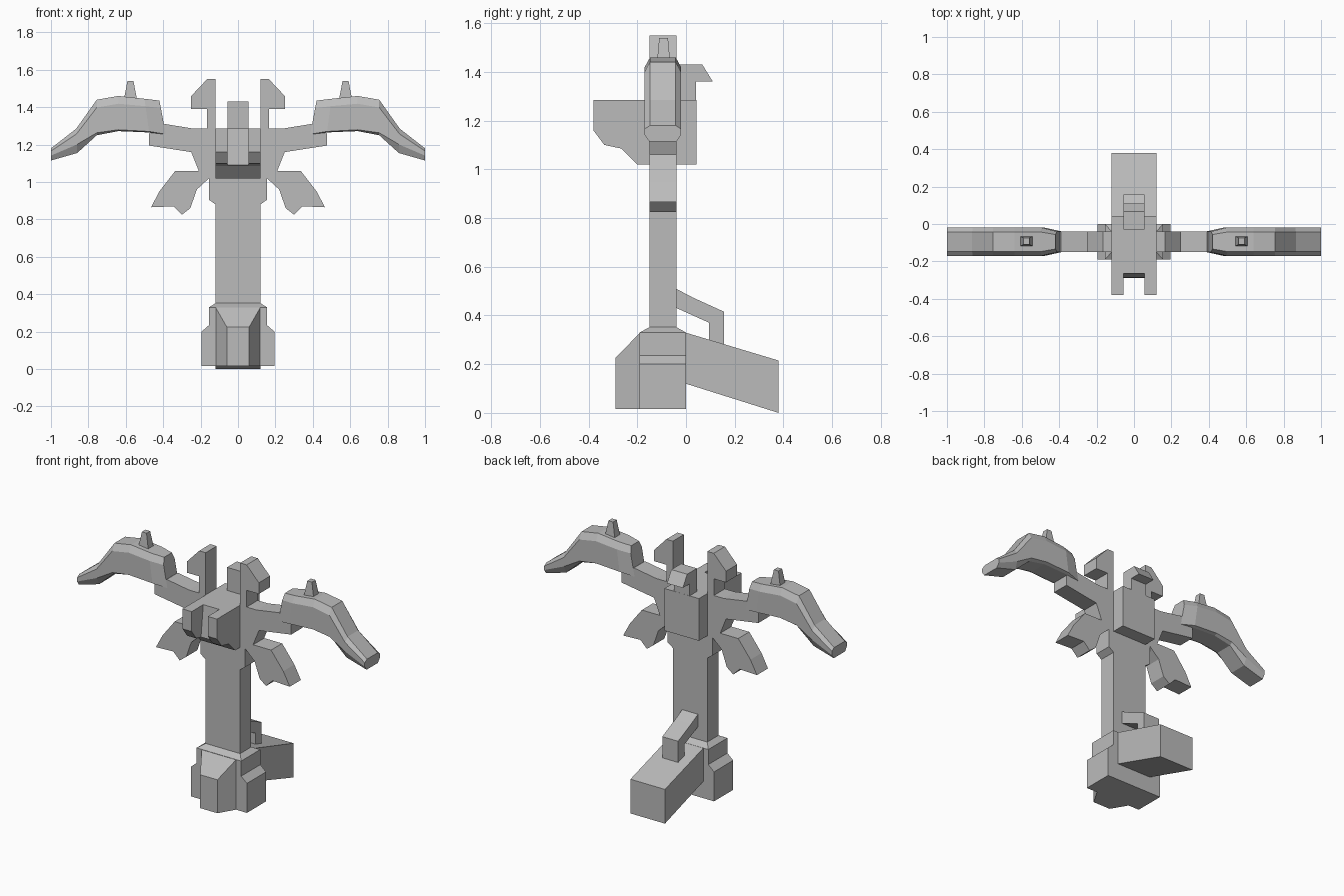
import bpy, bmesh

cube = bpy.data.objects.get("Cube")
if cube:
    bpy.data.objects.remove(cube, do_unlink=True)

grey = bpy.data.materials.new("plain grey")
grey.use_nodes = True
colour = (0.5, 0.5, 0.5, 1)
grey.diffuse_color = colour
grey.node_tree.nodes["Principled BSDF"].inputs["Base Color"].default_value = colour


def finish(name, bm):
    bmesh.ops.recalc_face_normals(bm, faces=bm.faces)
    mesh = bpy.data.meshes.new(name)
    bm.to_mesh(mesh)
    bm.free()
    mesh.materials.append(grey)
    ob = bpy.data.objects.new(name, mesh)
    bpy.context.collection.objects.link(ob)
    return ob


def loft(name, rings):
    """Skin a list of equal-length vertex rings and cap both ends."""
    bm = bmesh.new()
    loops = [[bm.verts.new(p) for p in ring] for ring in rings]
    n = len(loops[0])
    for a, b in zip(loops, loops[1:]):
        for i in range(n):
            j = (i + 1) % n
            bm.faces.new((a[i], a[j], b[j], b[i]))
    bm.faces.new(loops[0])
    bm.faces.new(loops[-1])
    return finish(name, bm)


def front_plate(name, half, y0, y1):
    """Symmetric front outline given by its +x half, extruded along y."""
    outline = half + [(-x, z) for x, z in reversed(half)]
    return loft(name, [[(x, y, z) for x, z in outline] for y in (y0, y1)])


def side_slab(name, profile, w):
    """Side profile extruded across the width."""
    return loft(name, [[(x, y, z) for y, z in profile] for x in (-w, w)])


def mirror(ob):
    ob.modifiers.new("mirror", 'MIRROR').use_bisect_axis[0] = False


def rect(w, y0, y1, z):
    return [(-w, y0, z), (w, y0, z), (w, y1, z), (-w, y1, z)]


# Shaft, claws, cross arms and upright prongs in one flat plate
front_plate("shaft_and_crossguard", [
    (.12, .32), (.12, .88), (.155, .905), (.155, 1.02),
    (.22, .96), (.255, .86), (.30, .825), (.345, .87), (.465, .865),
    (.42, .95), (.335, 1.06), (.21, 1.06),
    (.25, 1.16), (.475, 1.195), (.475, 1.26), (.39, 1.31), (.235, 1.285),
    (.165, 1.285), (.165, 1.39), (.25, 1.39), (.25, 1.46),
    (.165, 1.55), (.12, 1.55), (.12, 1.2)], -.15, -.04)

# Head block with a slot cut in its snout
head = side_slab("head_block", [
    (-.38, 1.285), (-.38, 1.16), (-.335, 1.10), (-.265, 1.085),
    (-.2, 1.02), (.043, 1.02), (.043, 1.285)], .12)
cutter = side_slab("snout_slot_cutter", [
    (-.5, .95), (-.3, .95), (-.287, 1.09), (-.265, 1.285), (-.26, 1.35), (-.5, 1.35)], .056)
cutter.hide_render = True
cutter.hide_set(True)
slot = head.modifiers.new("slot", 'BOOLEAN')
slot.operation = 'DIFFERENCE'
slot.solver = 'EXACT'
slot.object = cutter

# Hooked fin on top of the head
side_slab("head_fin", [
    (-.03, 1.2), (-.03, 1.43), (.067, 1.43), (.11, 1.36), (.042, 1.36), (.042, 1.2)], .055)

# Curved horns: each station is top x, z, bottom x, z, half width, lower bevel start
MID = -.095
stations = [
    (.42, 1.435, .385, 1.25, .055, .97),
    (.50, 1.445, .475, 1.265, .075, .97),
    (.64, 1.46, .64, 1.272, .075, .96),
    (.755, 1.44, .755, 1.25, .075, .93),
    (.865, 1.285, .86, 1.155, .075, .65),
    (1, 1.18, 1, 1.115, .075, .6)]


def horn_ring(xt, zt, xb, zb, w, low):
    side = [(.7 * w, 0), (w, .22), (w, low), (.75 * w, 1)]
    section = side + [(-y, t) for y, t in reversed(side)]
    return [(xt + (xb - xt) * t, MID + y, zt + (zb - zt) * t) for y, t in section]


mirror(loft("horns", [horn_ring(*s) for s in stations]))

# Small tapered spikes on the horns
spike = [[(.575 + sx * a, -.092 + sy * b, z) for sx, sy in ((-1, -1), (1, -1), (1, 1), (-1, 1))]
         for a, b, z in ((.037, .028, 1.43), (.016, .018, 1.54))]
mirror(loft("horn_spikes", spike))

# Base: core with chamfered shoulders, wider cheeks and a tapered front
loft("base_core", [rect(.155, -.19, 0, .015), rect(.155, -.19, 0, .33), rect(.12, -.15, -.04, .352)])
front_plate("base_cheeks", [(.195, .015), (.195, .2), (.155, .235)], -.19, 0)
loft("base_front", [
    [(-w, y, .015), (w, y, .015), (w, y, z), (-w, y, z)]
    for w, y, z in ((.12, -.188, .33), (.06, -.29, .225))])

# Slanted rear foot and the brace above it
side_slab("rear_foot", [(-.02, .335), (.38, .215), (.38, 0), (-.02, .126)], .12)
side_slab("rear_brace", [
    (-.06, .52), (.025, .475), (.157, .415), (.157, .26),
    (.095, .26), (.095, .37), (-.06, .44)], .055)
